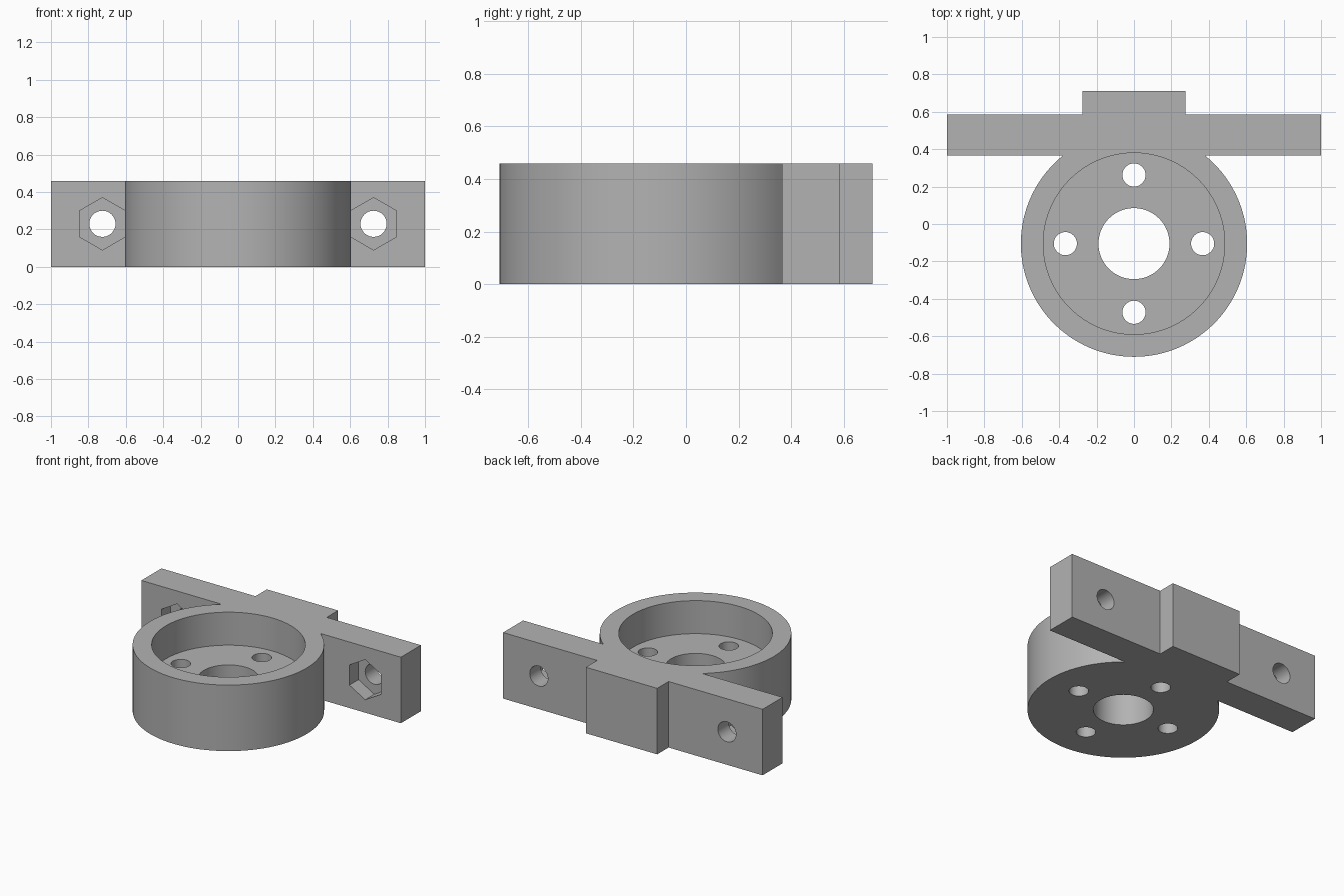
import bpy
import bmesh
import math
from mathutils import Matrix

cube = bpy.data.objects.get("Cube")
if cube:
    bpy.data.objects.remove(cube, do_unlink=True)

HEIGHT = 0.46
RING_Y, RING_R = -0.105, 0.605
BAR_FRONT, BAR_BACK, TAB_BACK = 0.365, 0.585, 0.71
TAB_X = 0.275
FLOOR_Z = 0.23
BOLT_X = 0.725

grey = bpy.data.materials.new("plain grey")
grey.use_nodes = True
colour = (0.45, 0.45, 0.45, 1)
grey.diffuse_color = colour
grey.node_tree.nodes["Principled BSDF"].inputs["Base Color"].default_value = colour


def make_object(name, bm):
    bmesh.ops.recalc_face_normals(bm, faces=bm.faces)
    mesh = bpy.data.meshes.new(name)
    bm.to_mesh(mesh)
    bm.free()
    mesh.materials.append(grey)
    obj = bpy.data.objects.new(name, mesh)
    bpy.context.collection.objects.link(obj)
    return obj


def cutter(name, radius, depth, centre, sides=64, along_y=False):
    """Prism used to cut a hole, standing up or lying along y."""
    place = Matrix.Translation(centre)
    if along_y:
        place = place @ Matrix.Rotation(math.pi / 2, 4, 'X')
    bm = bmesh.new()
    bmesh.ops.create_cone(bm, cap_ends=True, segments=sides, radius1=radius,
                          radius2=radius, depth=depth, matrix=place)
    obj = make_object(name, bm)
    obj.hide_render = True
    return obj


# Outline: round holder merging into the bar, then the bar and its back tab
start = math.asin((BAR_FRONT - RING_Y) / RING_R)
sweep = math.pi + 2 * start
steps = 96
outline = [(RING_R * math.cos(math.pi - start + sweep * i / steps),
            RING_Y + RING_R * math.sin(math.pi - start + sweep * i / steps))
           for i in range(steps + 1)]
outline += [(1, BAR_FRONT), (1, BAR_BACK), (TAB_X, BAR_BACK), (TAB_X, TAB_BACK),
            (-TAB_X, TAB_BACK), (-TAB_X, BAR_BACK), (-1, BAR_BACK), (-1, BAR_FRONT)]

bm = bmesh.new()
base = bm.faces.new([bm.verts.new((x, y, 0)) for x, y in outline])
grown = bmesh.ops.extrude_face_region(bm, geom=[base], use_keep_orig=True)
top = [v for v in grown["geom"] if isinstance(v, bmesh.types.BMVert)]
bmesh.ops.translate(bm, verts=top, vec=(0, 0, HEIGHT))
bracket = make_object("mounting_bracket", bm)

# Pocket, shaft hole and the four screw holes around it
cutters = [
    cutter("pocket_cutter", 0.485, 1, (0, RING_Y, FLOOR_Z + 0.5), 96),
    cutter("shaft_hole_cutter", 0.19, 2, (0, RING_Y, 0)),
]
for i in range(4):
    a = i * math.pi / 2
    cutters.append(cutter("screw_hole_cutter", 0.062, 2,
                          (0.367 * math.cos(a), RING_Y + 0.367 * math.sin(a), 0), 32))

# Bolt holes through the bar, with hexagonal nut recesses in front
for side in (-1, 1):
    x = side * BOLT_X
    cutters.append(cutter("bolt_hole_cutter", 0.07, 0.6,
                          (x, 0.5, HEIGHT / 2), 32, True))
    cutters.append(cutter("nut_recess_cutter", 0.14, 0.2,
                          (x, BAR_FRONT, HEIGHT / 2), 6, True))

bpy.context.view_layer.objects.active = bracket
for obj in cutters:
    cut = bracket.modifiers.new(obj.name, 'BOOLEAN')
    cut.operation = 'DIFFERENCE'
    cut.solver = 'EXACT'
    cut.object = obj
    bpy.ops.object.modifier_apply(modifier=cut.name)
    bpy.data.objects.remove(obj, do_unlink=True)

bpy.ops.object.select_all(action='DESELECT')
bracket.select_set(True)
bpy.ops.object.shade_smooth_by_angle(angle=math.radians(30))
